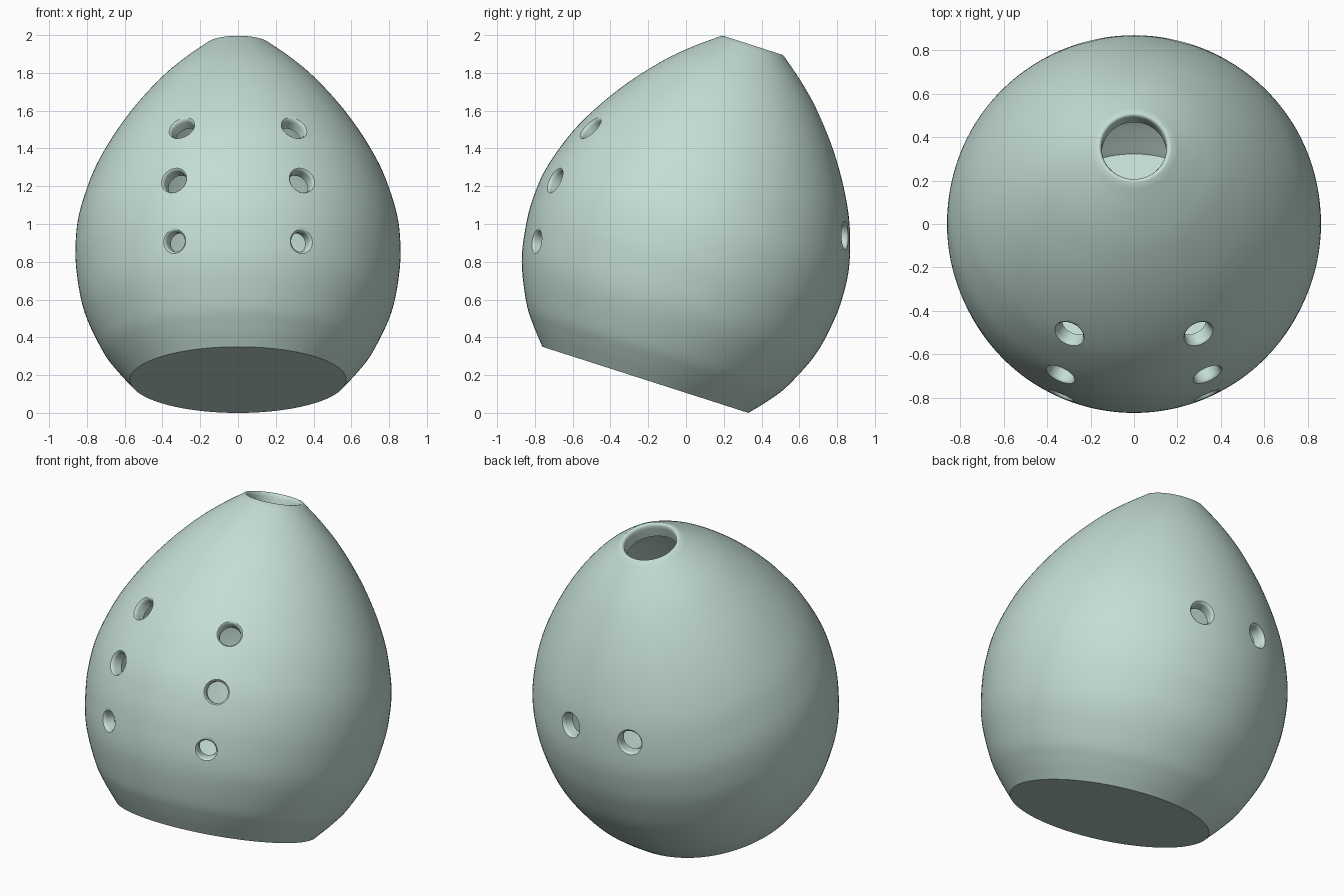
import bpy, bmesh, math
from mathutils import Matrix, Vector

if "Cube" in bpy.data.objects:
    bpy.data.objects.remove(bpy.data.objects["Cube"])

TILT = math.radians(17.8)
WALL = 0.07

glaze = bpy.data.materials.new("pale_sage_clay")
glaze.diffuse_color = (0.55, 0.725, 0.655, 1)
glaze.use_nodes = True
glaze.node_tree.nodes["Principled BSDF"].inputs["Base Color"].default_value = glaze.diffuse_color

# Egg silhouette along its own axis: (radius, distance from base)
KEYS = [(0.573, 0), (0.658, 0.1), (0.727, 0.2), (0.816, 0.4), (0.854, 0.6),
        (0.860, 0.75), (0.844, 0.9), (0.794, 1.07), (0.738, 1.2), (0.652, 1.35),
        (0.546, 1.5), (0.416, 1.65), (0.297, 1.76), (0.172, 1.858)]


def smooth_curve(keys, steps=5):
    """Catmull-Rom curve through the key points."""
    p = [Vector(k) for k in keys]
    p = [2 * p[0] - p[1]] + p + [2 * p[-1] - p[-2]]
    out = []
    for i in range(1, len(p) - 2):
        a, b, c, d = p[i - 1:i + 3]
        for k in range(steps):
            t = k / steps
            out.append(0.5 * (2 * b + (c - a) * t + (2 * a - 5 * b + 4 * c - d) * t**2
                              + (3 * b - a - 3 * c + d) * t**3))
    return out + [p[-2].copy()]


def lathe(bm, profile, segs, mat=Matrix.Identity(4)):
    """Revolve a profile that starts and ends on the axis (r = 0)."""
    rings = []
    for r, z in profile:
        n = 1 if r < 1e-6 else segs
        rings.append([bm.verts.new(mat @ Vector((r * math.cos(2 * math.pi * i / segs),
                                                 r * math.sin(2 * math.pi * i / segs), z)))
                      for i in range(n)])
    for a, b in zip(rings, rings[1:]):
        for i in range(segs):
            j = (i + 1) % segs
            if len(a) == 1:
                bm.faces.new((a[0], b[j], b[i]))
            elif len(b) == 1:
                bm.faces.new((a[i], a[j], b[0]))
            else:
                bm.faces.new((a[i], a[j], b[j], b[i]))


def make_object(name, bm):
    bmesh.ops.recalc_face_normals(bm, faces=bm.faces[:])
    me = bpy.data.meshes.new(name)
    bm.to_mesh(me)
    bm.free()
    ob = bpy.data.objects.new(name, me)
    bpy.context.collection.objects.link(ob)
    return ob


def normal_at(curve, i):
    d = (curve[min(i + 1, len(curve) - 1)] - curve[max(i - 1, 0)]).normalized()
    return Vector((d.y, -d.x))


curve = smooth_curve(KEYS)

# Hollow shell: base, outer wall, rounded top rim, then inner wall and floor
inner = [curve[i] - normal_at(curve, i) * WALL for i in range(len(curve))]
inner = [p for p in inner if p.y > WALL + 0.01 and p.x > 0.16]
floor_r = inner[0].x - (inner[0].y - WALL) * 0.8
profile = [(0, 0)] + [tuple(p) for p in curve]
profile += [(0.165, 1.860), (0.158, 1.859), (0.152, 1.853), (0.149, 1.843), (0.148, 1.83),
            (0.148, inner[-1].y + 0.01)]
profile += [tuple(p) for p in reversed(inner)] + [(floor_r, WALL), (0, WALL)]
bm = bmesh.new()
lathe(bm, profile, 128)
body = make_object("egg_body", bm)
body.data.materials.append(glaze)

# Finger holes: (distance along axis, side angle, facing, radius), mirrored in x
HOLES = [(1.18, 23.5, -1, 0.062), (0.858, 23.5, -1, 0.062),
         (0.521, 23.5, -1, 0.052), (1.05, 14.7, 1, 0.064)]
bm = bmesh.new()
for t, ang, face, R in HOLES:
    k = next(i for i, p in enumerate(curve) if p.y >= t)
    f = (t - curve[k - 1].y) / (curve[k].y - curve[k - 1].y)
    r = curve[k - 1].x + f * (curve[k].x - curve[k - 1].x)
    n = normal_at(curve, k)
    # Straight bore with a rounded flare at the outer surface
    bore = [(0, -0.16), (R, -0.16), (R, -0.024), (R + 0.002, -0.014),
            (R + 0.007, -0.006), (R + 0.016, 0.001), (R + 0.03, 0.012), (0, 0.012)]
    for side in (-1, 1):
        a = math.radians(ang)
        rad = Vector((side * math.sin(a), face * math.cos(a), 0))
        pos = rad * r + Vector((0, 0, t))
        out = rad * n.x + Vector((0, 0, n.y))
        lathe(bm, bore, 36, Matrix.Translation(pos) @ out.to_track_quat('Z', 'Y').to_matrix().to_4x4())
cutter = make_object("hole_cutter", bm)
cutter.hide_render = True

bpy.context.view_layer.objects.active = body
body.select_set(True)
mod = body.modifiers.new("finger_holes", 'BOOLEAN')
mod.operation = 'DIFFERENCE'
mod.solver = 'EXACT'
mod.object = cutter
bpy.ops.object.modifier_apply(modifier=mod.name)
bpy.data.objects.remove(cutter)

# Lean the egg back so it rests on the rear edge of its base
body.data.transform(Matrix.Translation((0, -0.215, 0.175)) @ Matrix.Rotation(-TILT, 4, 'X'))
bpy.ops.object.shade_smooth_by_angle(angle=math.radians(40))
